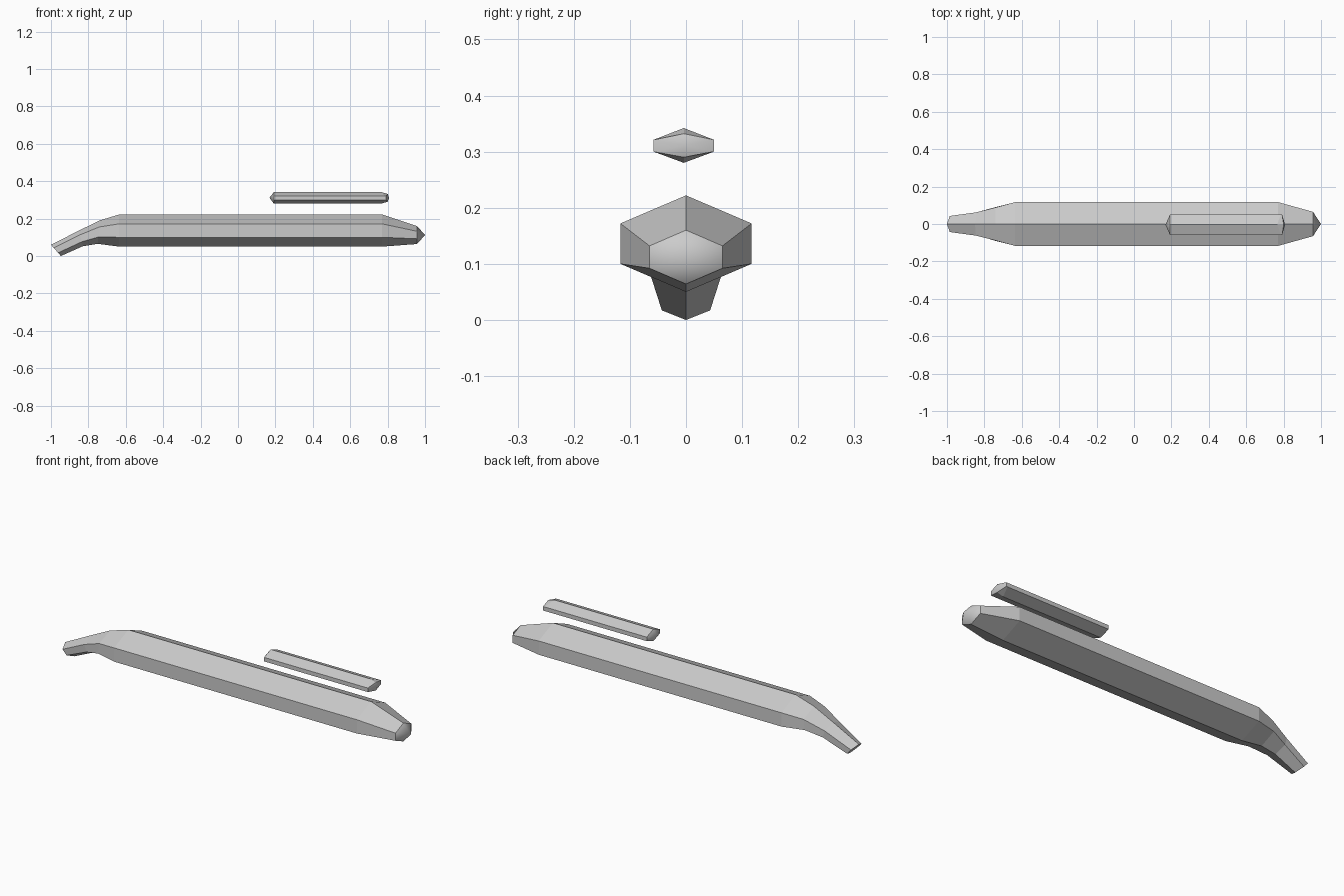
import bpy, bmesh

if "Cube" in bpy.data.objects:
    bpy.data.objects.remove(bpy.data.objects["Cube"])


def ring(w, top, up, low, bot, yc=0.0):
    """Six-sided section; top/up/low/bot are (x, z) pairs from ridge to keel."""
    return [(top[0], yc, top[1]), (up[0], yc + w, up[1]), (low[0], yc + w, low[1]),
            (bot[0], yc, bot[1]), (low[0], yc - w, low[1]), (up[0], yc - w, up[1])]


def upright(x, w, top, up, low, bot, yc=0.0):
    return ring(w, (x, top), (x, up), (x, low), (x, bot), yc)


def loft(name, sections, start_tip=None, end_tip=None):
    """Skin the sections; each end is a flat cap or a rounded fan to a tip."""
    bm = bmesh.new()
    rings = [[bm.verts.new(p) for p in s] for s in sections]
    for a, b in zip(rings, rings[1:]):
        for i in range(6):
            j = (i + 1) % 6
            bm.faces.new((a[i], a[j], b[j], b[i]))
    for end, tip in ((rings[0], start_tip), (rings[-1], end_tip)):
        if tip is None:
            bm.faces.new(end)
            continue
        apex = bm.verts.new(tip)
        for i in range(6):
            j = (i + 1) % 6
            bm.faces.new((end[i], end[j], apex)).smooth = True
            bm.edges.get((end[i], end[j])).smooth = False
    bmesh.ops.recalc_face_normals(bm, faces=bm.faces)
    mesh = bpy.data.meshes.new(name)
    bm.to_mesh(mesh)
    bm.free()
    obj = bpy.data.objects.new(name, mesh)
    bpy.context.collection.objects.link(obj)
    return obj


# Long hull with drooping tail (left) and tapered nose (right)
loft("hull", [
    ring(0.043, (-1.0, 0.06), (-0.985, 0.043), (-0.962, 0.017), (-0.947, 0.0)),
    ring(0.062, (-0.85, 0.136), (-0.845, 0.113), (-0.835, 0.076), (-0.83, 0.052)),
    ring(0.088, (-0.74, 0.19), (-0.742, 0.155), (-0.748, 0.101), (-0.75, 0.065)),
    upright(-0.635, 0.117, 0.222, 0.172, 0.10, 0.05),
    upright(0.77, 0.117, 0.222, 0.172, 0.10, 0.05),
    upright(0.957, 0.065, 0.16, 0.132, 0.092, 0.064),
], end_tip=(1.0, 0, 0.112))

# Slim pod floating above the nose half
yc = -0.004
loft("upper_pod", [
    upright(0.192, 0.054, 0.342, 0.321, 0.30, 0.28, yc),
    ring(0.054, (0.765, 0.342), (0.785, 0.321), (0.785, 0.30), (0.765, 0.28), yc),
    ring(0.054, (0.80, 0.332), (0.792, 0.321), (0.792, 0.30), (0.80, 0.29), yc),
], start_tip=(0.168, yc, 0.311), end_tip=(0.808, yc, 0.311))
